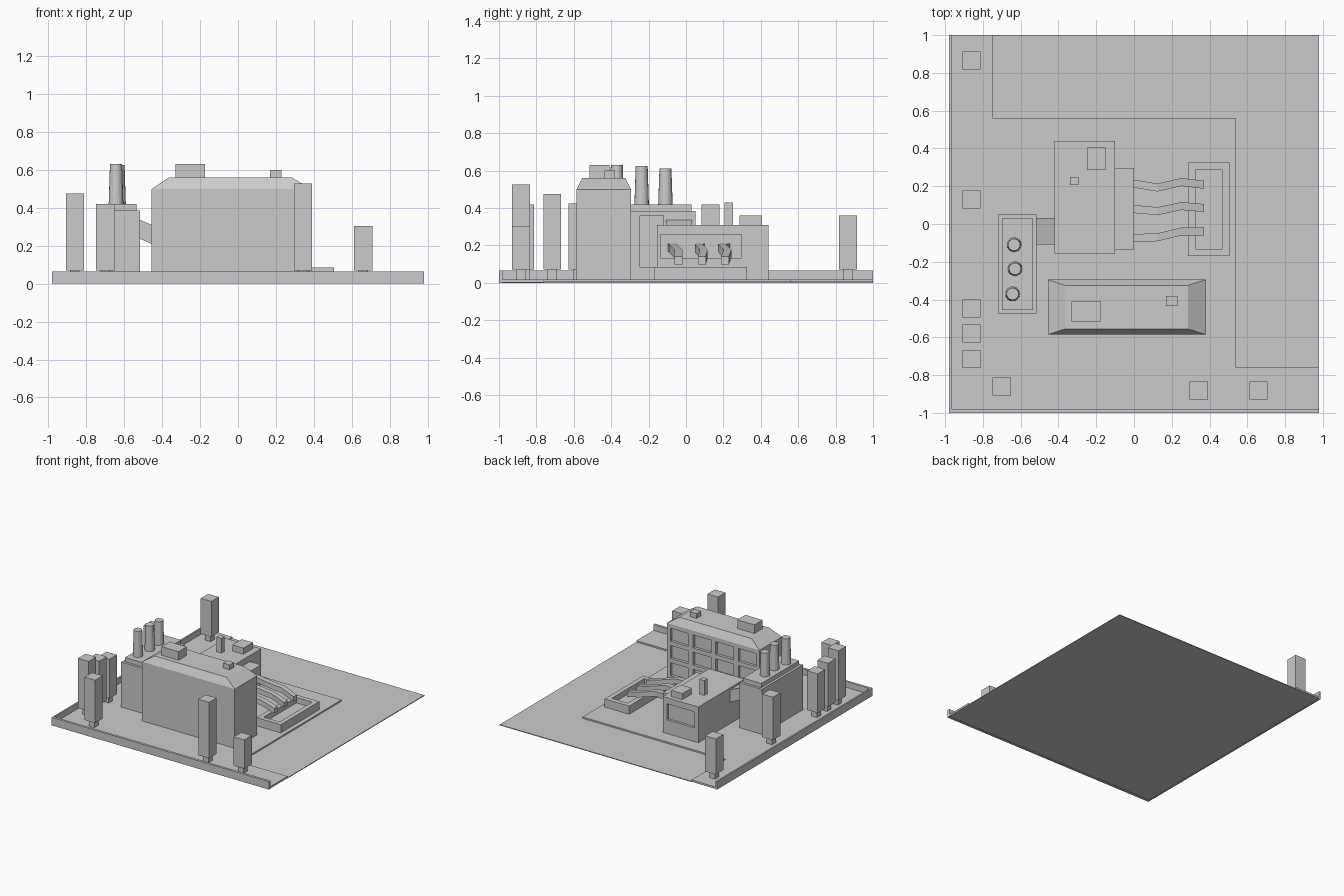
import bpy
import bmesh
from mathutils import Matrix, Vector

if "Cube" in bpy.data.objects:
    bpy.data.objects.remove(bpy.data.objects["Cube"], do_unlink=True)

grey = bpy.data.materials.new("plain_grey")
grey.use_nodes = True
grey.diffuse_color = (0.6, 0.6, 0.6, 1)
grey.node_tree.nodes["Principled BSDF"].inputs["Base Color"].default_value = (0.6, 0.6, 0.6, 1)


def add_box(bm, x, y, z):
    centre = Vector((sum(x), sum(y), sum(z))) / 2
    size = (x[1] - x[0], y[1] - y[0], z[1] - z[0], 1)
    return bmesh.ops.create_cube(bm, size=1, matrix=Matrix.Translation(centre) @ Matrix.Diagonal(size))["verts"]


def finish(bm, name):
    bmesh.ops.recalc_face_normals(bm, faces=bm.faces)
    mesh = bpy.data.meshes.new(name)
    bm.to_mesh(mesh)
    bm.free()
    mesh.materials.append(grey)
    obj = bpy.data.objects.new(name, mesh)
    bpy.context.collection.objects.link(obj)
    return obj


def box(name, x, y, z):
    bm = bmesh.new()
    add_box(bm, x, y, z)
    return finish(bm, name)


def cut(obj, holes):
    """Carve box-shaped recesses out of an object."""
    bm = bmesh.new()
    for hole in holes:
        add_box(bm, *hole)
    cutter = finish(bm, "recess_cutter")
    cutter.hide_render = True
    mod = obj.modifiers.new("recess", 'BOOLEAN')
    mod.operation, mod.object = 'DIFFERENCE', cutter
    bpy.context.view_layer.objects.active = obj
    bpy.ops.object.modifier_apply(modifier=mod.name)
    bpy.data.objects.remove(cutter, do_unlink=True)


# Ground, raised platform, border paving and boundary walls
box("ground", (-0.75, 0.98), (-0.76, 1), (0, 0.006))
box("platform", (-0.75, 0.54), (-0.76, 0.56), (0.002, 0.018))
box("front_paving", (-0.967, 0.98), (-0.98, -0.76), (0.003, 0.018))
box("side_paving", (-0.967, -0.75), (-0.76, 1), (0.003, 0.018))
box("front_wall", (-0.98, 0.98), (-1, -0.98), (0, 0.065))
box("side_wall", (-0.98, -0.967), (-0.98, 1), (0, 0.065))

# Main hall with hipped top and a grid of rear windows
bm = bmesh.new()
add_box(bm, (-0.455, 0.38), (-0.585, -0.295), (0.01, 0.5))
top = [f for f in bm.faces if f.normal.z > 0.9]
roof = bmesh.ops.extrude_face_region(bm, geom=top)
bmesh.ops.delete(bm, geom=top, context='FACES')
for v in [g for g in roof["geom"] if isinstance(g, bmesh.types.BMVert)]:
    v.co = (-0.365 if v.co.x < 0 else 0.285, -0.555 if v.co.y < -0.4 else -0.325, 0.56)
hall = finish(bm, "main_hall")
windows = []
for col in range(4):
    for row in range(3):
        x, z = -0.425 + 0.204 * col, 0.08 + 0.14 * row
        windows.append(((x, x + 0.16), (-0.317, -0.2), (z, z + 0.105)))
cut(hall, windows)
box("hall_roof_unit_large", (-0.33, -0.175), (-0.515, -0.41), (0.55, 0.63))
box("hall_roof_unit_small", (0.17, 0.23), (-0.435, -0.38), (0.55, 0.6))

# Furnace block with stepped cap and stacks
block = box("furnace_block", (-0.72, -0.517), (-0.475, 0.05), (0.01, 0.385))
cut(block, [((-0.537, -0.4), (-0.245, -0.12), (0.085, 0.36))])
box("furnace_cap", (-0.7, -0.535), (-0.455, 0.03), (0.38, 0.42))
for i, (x, y, height) in enumerate([(-0.635, -0.11, 0.61), (-0.63, -0.237, 0.625), (-0.643, -0.37, 0.63)]):
    bm = bmesh.new()
    bmesh.ops.create_cone(bm, cap_ends=True, segments=16, radius1=0.039, radius2=0.032,
                          depth=height - 0.41, matrix=Matrix.Translation((x, y, (height + 0.41) / 2)))
    finish(bm, f"stack_{i + 1}")

# Sloping duct from furnace to pump house
bm = bmesh.new()
for v in add_box(bm, (-0.525, -0.41), (-0.108, 0.033), (0.24, 0.34)):
    if v.co.x > -0.45:
        v.co.z -= 0.05
finish(bm, "sloping_duct")

# Pump house with rear window, outlet box and roof units
house = box("pump_house", (-0.42, -0.1), (-0.155, 0.44), (0.01, 0.31))
cut(house, [((-0.385, -0.135), (0.42, 0.6), (0.13, 0.26))])
box("outlet_box", (-0.11, 0), (-0.135, 0.297), (0.13, 0.26))
box("house_roof_unit", (-0.25, -0.15), (0.285, 0.405), (0.3, 0.36))
box("house_vent", (-0.34, -0.295), (0.207, 0.25), (0.3, 0.43))

# Settling basin
basin = box("basin", (0.285, 0.505), (-0.17, 0.325), (0.01, 0.085))
cut(basin, [((0.325, 0.468), (-0.133, 0.287), (0.04, 0.2))])

# Bent square pipes running from the outlet box to the basin
xs, zs, half = (-0.01, 0.125, 0.25, 0.37), (0.19, 0.185, 0.155, 0.12), 0.021
for i, ys in enumerate([(0.215, 0.193, 0.222, 0.208), (0.08, 0.068, 0.095, 0.085), (-0.075, -0.07, -0.04, -0.04)]):
    bm = bmesh.new()
    rings = [[bm.verts.new((x, y + a * half, z + b * half)) for a, b in ((-1, -1), (1, -1), (1, 1), (-1, 1))]
             for x, y, z in zip(xs, ys, zs)]
    for r, s in zip(rings, rings[1:]):
        for k in range(4):
            bm.faces.new((r[k], r[k - 1], s[k - 1], s[k]))
    bm.faces.new(rings[0])
    bm.faces.new(rings[-1])
    finish(bm, f"pipe_{i + 1}")

# Block-shaped trees on short trunks
trees = [(-0.86, 0.865, 0.36), (-0.86, 0.13, 0.42), (-0.86, -0.447, 0.39), (-0.86, -0.58, 0.425),
         (-0.86, -0.715, 0.475), (-0.7, -0.86, 0.42), (0.343, -0.882, 0.527), (0.66, -0.882, 0.305)]
for i, (x, y, height) in enumerate(trees):
    box(f"tree_crown_{i + 1}", (x - 0.048, x + 0.048), (y - 0.048, y + 0.048), (0.07, height))
    box(f"tree_trunk_{i + 1}", (x - 0.025, x + 0.025), (y - 0.025, y + 0.025), (0.012, 0.075))
